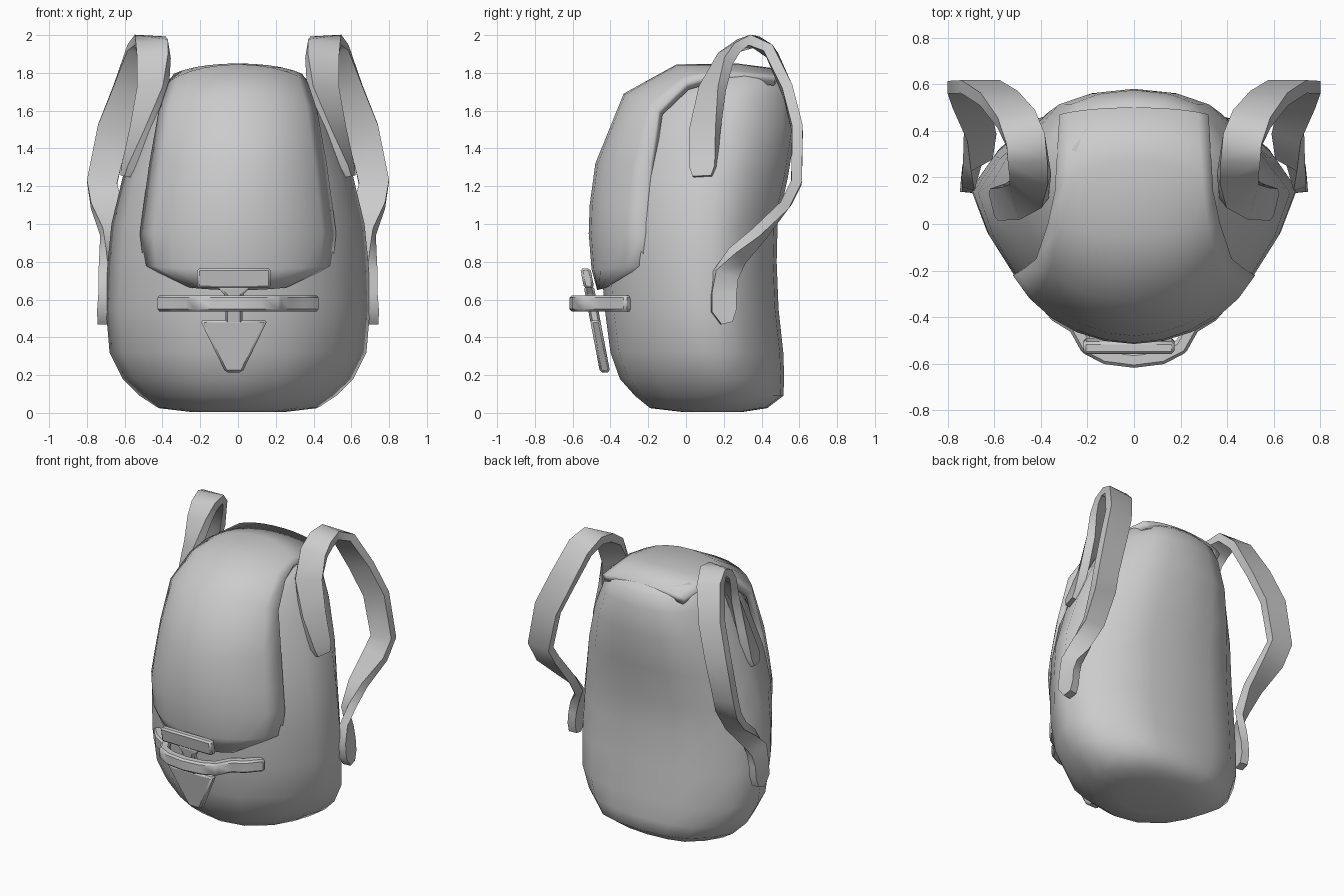
import bpy, math
from mathutils import Vector

cube = bpy.data.objects.get("Cube")
if cube:
    bpy.data.objects.remove(cube)

mat = bpy.data.materials.new("grey_fabric")
mat.use_nodes = True
GREY = (0.6, 0.6, 0.6, 1)
mat.diffuse_color = GREY
mat.node_tree.nodes["Principled BSDF"].inputs["Base Color"].default_value = GREY


def finish(name, verts, faces, angle=40, bevel=0, thickness=0, mirror=False):
    """Make an object with clean normals, optional modifiers and smooth shading."""
    mesh = bpy.data.meshes.new(name)
    mesh.from_pydata([tuple(v) for v in verts], [], faces)
    obj = bpy.data.objects.new(name, mesh)
    bpy.context.collection.objects.link(obj)
    mesh.materials.append(mat)
    bpy.ops.object.select_all(action='DESELECT')
    obj.select_set(True)
    bpy.context.view_layer.objects.active = obj
    bpy.ops.object.mode_set(mode='EDIT')
    bpy.ops.mesh.select_all(action='SELECT')
    bpy.ops.mesh.normals_make_consistent(inside=False)
    bpy.ops.object.mode_set(mode='OBJECT')
    bpy.ops.object.shade_smooth_by_angle(angle=math.radians(angle))
    if thickness:
        mod = obj.modifiers.new("Thickness", 'SOLIDIFY')
        mod.thickness = thickness
        mod.offset = -1
    if bevel:
        mod = obj.modifiers.new("Soft edges", 'BEVEL')
        mod.width = bevel
        mod.segments = 1
    if mirror:
        obj.modifiers.new("Mirror", 'MIRROR')
    return obj


def loft(rings):
    """Bridge equal closed rings into a capped tube."""
    n = len(rings[0])
    verts = [v for ring in rings for v in ring]
    faces = [(r * n + i, r * n + (i + 1) % n, (r + 1) * n + (i + 1) % n, (r + 1) * n + i)
             for r in range(len(rings) - 1) for i in range(n)]
    faces += [tuple(range(n)), tuple(range(len(verts) - n, len(verts)))]
    return verts, faces


def ribbon(name, path, half_thick, bevel=0, angle=40, mirror=False):
    """Sweep a flat rectangle along (point, width direction, half width) stations."""
    pts = [Vector(p) for p, w, h in path]
    rings = []
    for i, (p, w, h) in enumerate(path):
        along = (pts[min(i + 1, len(pts) - 1)] - pts[max(i - 1, 0)]).normalized()
        w = Vector(w)
        w = (w - along * w.dot(along)).normalized()
        n = along.cross(w)
        rings.append([pts[i] + w * a * h + n * b * half_thick
                      for a, b in ((1, 1), (-1, 1), (-1, -1), (1, -1))])
    return finish(name, *loft(rings), angle=angle, bevel=bevel, mirror=mirror)


# Bag body: one rounded section with a narrow back panel, scaled at each height
section = [(0, 0), (.39, .05), (.73, .23), (.9, .43), (1, .63), (.85, .79), (.62, .93), (.35, .98), (0, 1)]
outline = section + [(-x, t) for x, t in section[-2:0:-1]]
levels = [(.005, .25, -.02, .3), (.025, .42, -.19, .43), (.09, .52, -.27, .515), (.18, .61, -.35, .52),
          (.32, .68, -.40, .515), (.55, .70, -.43, .49), (.8, .69, -.45, .48), (1.0, .67, -.46, .485),
          (1.25, .61, -.45, .54), (1.5, .52, -.38, .58), (1.68, .43, -.28, .575), (1.77, .36, -.1, .545),
          (1.815, .25, .02, .50)]
body = [[(x * w, f + t * (b - f), z) for x, t in outline] for z, w, f, b in levels]
finish("bag_body", *loft(body), angle=60)

# Flap: rows of arcs, each from a centre point (y, z) to an edge point (x, y, z)
rows = [((-.47, .65), (.26, -.42, .665)), ((-.50, .76), (.50, -.23, .78)), ((-.515, .95), (.52, -.22, .95)),
        ((-.51, 1.1), (.50, -.21, 1.1)), ((-.48, 1.32), (.47, -.19, 1.32)), ((-.33, 1.69), (.42, -.15, 1.60)),
        ((-.05, 1.845), (.37, 0, 1.75)), ((.27, 1.85), (.34, .14, 1.795)), ((.5, 1.82), (.32, .47, 1.78))]
STEPS, SWEEP = 5, math.radians(62)
verts = []
for (cy, cz), (ex, ey, ez) in rows:
    for i in range(-STEPS, STEPS + 1):
        a = SWEEP * i / STEPS
        f = (1 - math.cos(a)) / (1 - math.cos(SWEEP))
        verts.append((ex * math.sin(a) / math.sin(SWEEP), cy + f * (ey - cy), cz + f * (ez - cz)))
n = 2 * STEPS + 1
faces = [(r * n + i, r * n + i + 1, (r + 1) * n + i + 1, (r + 1) * n + i)
         for r in range(len(rows) - 1) for i in range(n - 1)]
flap = finish("flap", verts, faces, angle=50, thickness=.05)
# the open sheet must face outward at the front before it is thickened
if flap.data.polygons[n * 2].normal.y > 0:
    flap.data.flip_normals()

# Shoulder straps: twisted ribbons, mirrored
strap = [((.585, .09, 1.25), (.25, 1, 0), .05), ((.575, .09, 1.3), (.25, 1, 0), .07),
         ((.51, .10, 1.5), (.5, .85, 0), .08), ((.45, .14, 1.72), (.8, .6, 0), .085),
         ((.445, .21, 1.88), (1, .3, 0), .085), ((.455, .28, 1.945), (1, .1, 0), .085),
         ((.465, .36, 1.97), (1, 0, 0), .085), ((.505, .45, 1.91), (1, 0, 0), .085),
         ((.58, .54, 1.7), (1, 0, .2), .085), ((.66, .59, 1.5), (1, 0, .2), .085),
         ((.72, .585, 1.22), (1, 0, 0), .08), ((.70, .53, 1.11), (1, 0, 0), .08),
         ((.66, .39, .95), (1, -.2, .2), .065), ((.67, .27, .83), (.8, -.5, .4), .06),
         ((.695, .21, .73), (.3, -1, .2), .065), ((.705, .2, .63), (.1, -1, 0), .065),
         ((.712, .2, .54), (.1, -1, 0), .065), ((.712, .215, .475), (.1, -1, 0), .03)]
ribbon("shoulder_straps", strap, .028, angle=50, mirror=True)

# Front band bulging around the buckle
half = [(0, -.585), (.12, -.57), (.2, -.53), (.25, -.44), (.33, -.39), (.41, -.3)]
band = [(-x, y) for x, y in half[:0:-1]] + half
ribbon("front_band", [((x, y, .58), (0, 0, 1), .042) for x, y in band], .032, bevel=.012)


def plate(name, profile):
    """Leaning plate, slightly off centre, from a half outline of (x, z) points."""
    shape = profile + [(-x, z) for x, z in reversed(profile)]
    rings = [[(x - .022, -.53 + (.75 - z) * .19 + d, z) for x, z in shape] for d in (-.027, .027)]
    finish(name, *loft(rings), angle=25, bevel=.012)


# Buckle: crossbar, stem and tapered tongue
plate("buckle_crossbar", [(.195, .765), (.195, .66)])
plate("buckle_stem", [(.09, .67), (.045, .62), (.045, .47)])
plate("buckle_tongue", [(.178, .49), (.045, .215)])
